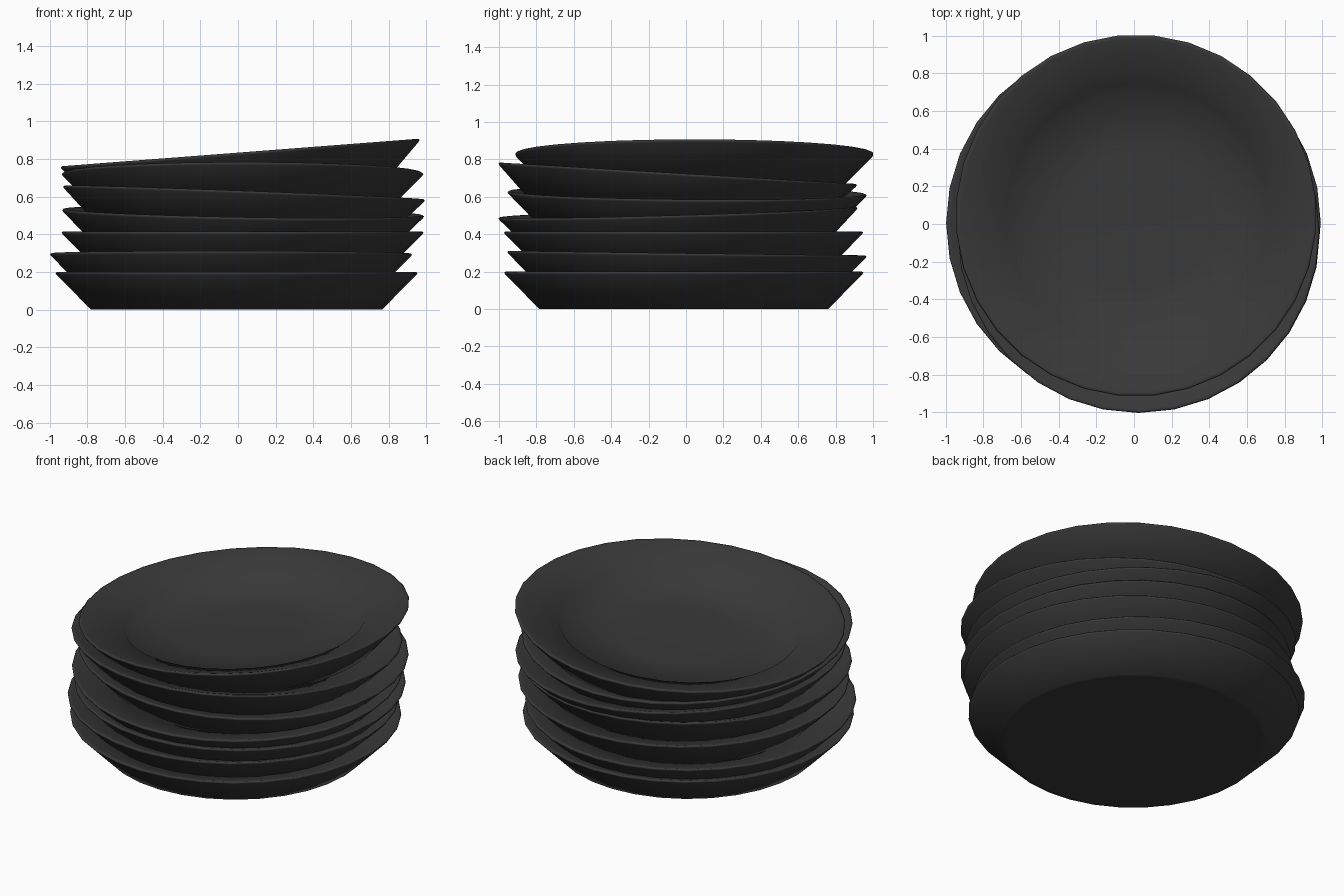
import bpy, bmesh, math
from mathutils import Vector, Matrix

if "Cube" in bpy.data.objects:
    bpy.data.objects.remove(bpy.data.objects["Cube"])

SIDES = 32
# half section of a plate (radius, height), rim top at height 0
PROFILE = [(0.745, -0.20), (0.772, -0.20), (0.955, -0.015), (0.96, -0.006),
           (0.953, 0.0), (0.938, -0.003), (0.70, -0.075), (0.66, -0.125), (0.35, -0.135)]
FLOOR = -0.137

mat = bpy.data.materials.new("dark_glaze")
mat.diffuse_color = (0.04, 0.04, 0.04, 1)
mat.use_nodes = True
mat.node_tree.nodes["Principled BSDF"].inputs["Base Color"].default_value = mat.diffuse_color


def plate(name, cx, cy, rim_z, slope_x, slope_y, turn):
    bm = bmesh.new()
    rings = []
    for r, z in PROFILE:
        rings.append([bm.verts.new((r * math.cos(2 * math.pi * i / SIDES),
                                    r * math.sin(2 * math.pi * i / SIDES), z))
                      for i in range(SIDES)])
    for a, b in zip(rings, rings[1:]):
        for i in range(SIDES):
            j = (i + 1) % SIDES
            bm.faces.new((a[i], a[j], b[j], b[i]))
    # underside and eating surface, fanned to a centre point
    for ring, z, flip in ((rings[0], -0.20, True), (rings[-1], FLOOR, False)):
        c = bm.verts.new((0, 0, z))
        for i in range(SIDES):
            j = (i + 1) % SIDES
            bm.faces.new((ring[j], ring[i], c) if flip else (ring[i], ring[j], c))
    for f in bm.faces:
        f.smooth = True
    me = bpy.data.meshes.new(name)
    bm.to_mesh(me)
    bm.free()
    me.materials.append(mat)
    ob = bpy.data.objects.new(name, me)
    bpy.context.collection.objects.link(ob)
    # tilt the rim plane to the given slopes
    up = Vector((-slope_x, -slope_y, 1)).normalized()
    tilt = Vector((0, 0, 1)).rotation_difference(up).to_matrix().to_4x4()
    ob.matrix_world = (Matrix.Translation((cx, cy, rim_z)) @ tilt
                       @ Matrix.Rotation(math.radians(turn), 4, 'Z'))


# the stack, bottom to top: centre x, y, rim height, slope x, slope y, turn
STACK = [
    (-0.008, -0.012, 0.200, 0.000, 0.000, 0),
    (-0.037, 0.005, 0.299, -0.001, -0.013, 0),
    (0.024, -0.013, 0.415, 0.000, 0.000, 0),
    (0.027, -0.043, 0.518, -0.018, 0.029, 0),
    (0.032, 0.006, 0.622, -0.038, -0.009, 0),
    (0.024, -0.044, 0.726, 0.000, -0.060, 0),
    (0.011, 0.045, 0.834, 0.077, 0.000, 5.6),
]
for n, args in enumerate(STACK, 1):
    plate(f"plate_{n}", *args)
